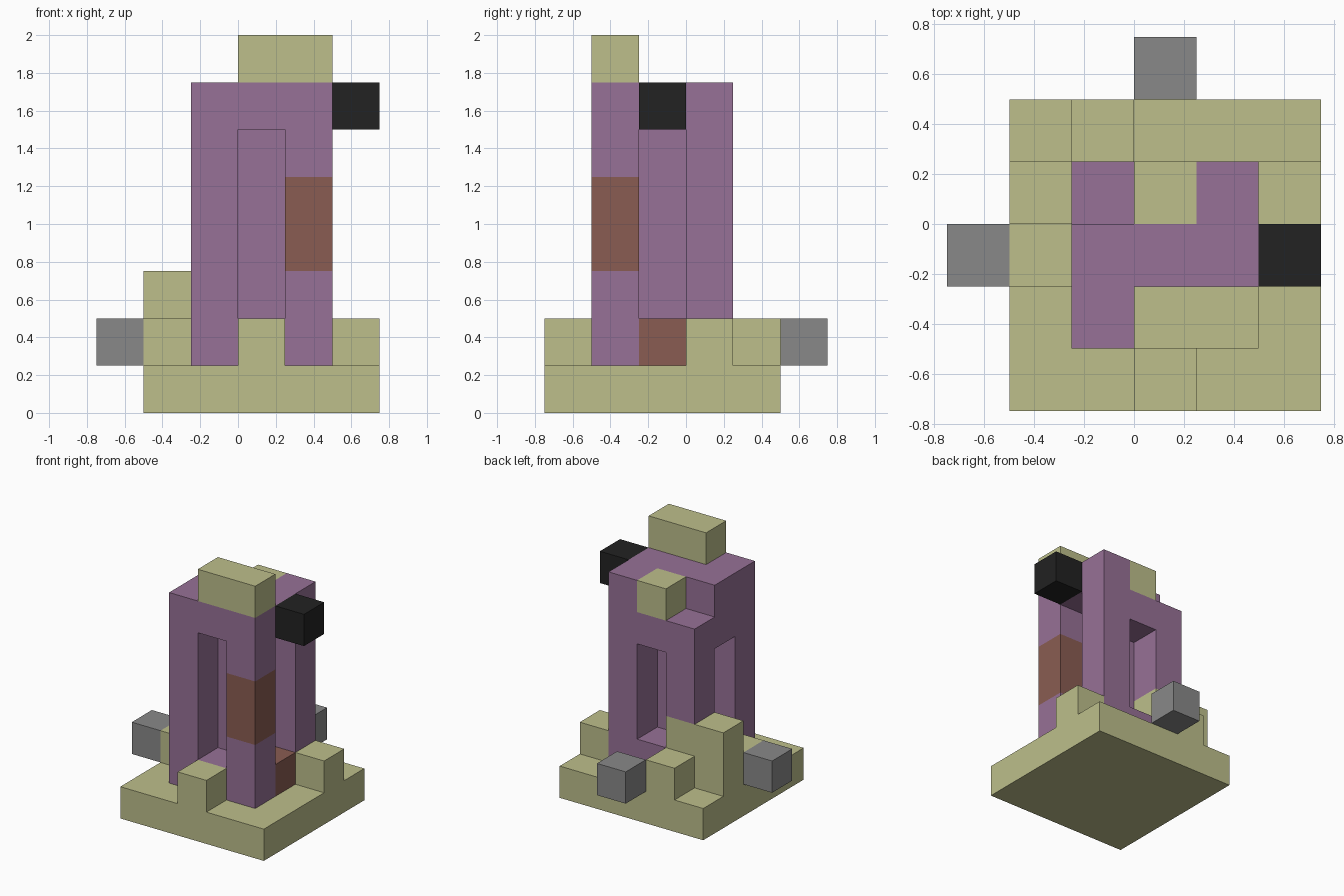
import bpy
import bmesh
from mathutils import Vector

CELL = 0.25

cube = bpy.data.objects.get("Cube")
if cube:
    bpy.data.objects.remove(cube, do_unlink=True)


def material(name, r, g, b):
    mat = bpy.data.materials.new(name)
    mat.use_nodes = True
    mat.diffuse_color = (r, g, b, 1)
    mat.node_tree.nodes["Principled BSDF"].inputs["Base Color"].default_value = (r, g, b, 1)
    return mat


olive = material("pale olive", 0.51, 0.52, 0.26)
purple = material("dusty purple", 0.31, 0.166, 0.308)
brown = material("red brown", 0.254, 0.108, 0.085)
grey = material("mid grey", 0.25, 0.25, 0.25)
black = material("near black", 0.016, 0.016, 0.016)


def block(name, mat, x, y, z, size=(1, 1, 1)):
    """Box given by its lowest corner and size, both counted in cells."""
    low, size = Vector((x, y, z)), Vector(size)
    bm = bmesh.new()
    bmesh.ops.create_cube(bm, size=1)
    for v in bm.verts:
        v.co = (low + (v.co + Vector((0.5, 0.5, 0.5))) * size) * CELL
    mesh = bpy.data.meshes.new(name)
    bm.to_mesh(mesh)
    bm.free()
    mesh.materials.append(mat)
    obj = bpy.data.objects.new(name, mesh)
    bpy.context.scene.collection.objects.link(obj)
    return obj


# Base slab and the rubble standing on it
block("base_slab", olive, -2, -3, 0, (5, 5, 1))
block("front_step", olive, 0, -3, 1)
block("left_step", olive, 2, 0, 1)
block("back_step", olive, -1, 1, 1)
block("right_step", olive, -2, -1, 1)
block("right_tall_step", olive, -2, 0, 1, (2, 1, 2))

# Tower core and corner columns
block("tower_core", purple, 0, -1, 1, (1, 1, 6))
block("front_right_column", purple, -1, -2, 1, (1, 1, 6))
block("back_left_column", purple, 1, 0, 1, (1, 1, 6))
block("back_right_column", purple, -1, 0, 3, (1, 1, 3))
block("front_left_column_foot", purple, 1, -2, 1, (1, 1, 2))
block("front_left_column_band", brown, 1, -2, 3, (1, 1, 2))
block("front_left_column_top", purple, 1, -2, 5, (1, 1, 2))

# Sills and lintels closing the four niches
block("front_sill", purple, 0, -2, 1)
block("back_sill", purple, 0, 0, 1)
block("right_sill", purple, -1, -1, 1)
block("left_sill", brown, 1, -1, 1)
block("front_lintel", purple, 0, -2, 6)
block("left_lintel", purple, 1, -1, 6)
block("back_lintel", purple, 0, 0, 5)
block("right_lintel", purple, -1, -1, 5, (1, 1, 2))

# Roof pieces and side cubes
block("roof_block", olive, 0, -2, 7, (2, 1, 1))
block("back_roof_cube", olive, 0, 0, 6)
block("left_dark_cube", black, 2, -1, 6)
block("right_grey_cube", grey, -3, -1, 1)
block("back_grey_cube", grey, 0, 2, 1)
